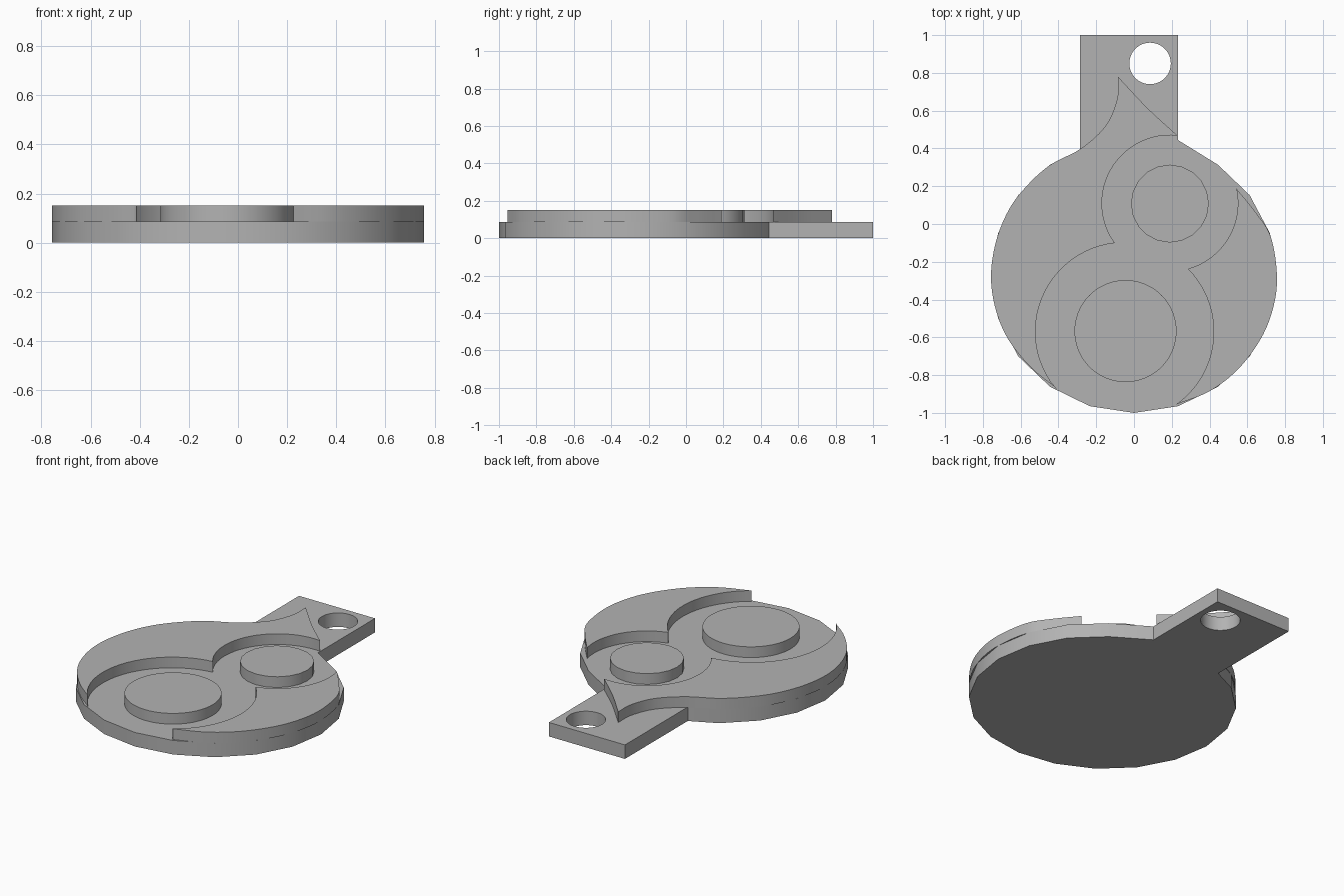
import bpy, bmesh
from math import sin, cos, radians, pi
from mathutils import Vector

cube = bpy.data.objects.get("Cube")
if cube:
    bpy.data.objects.remove(cube, do_unlink=True)

grey = bpy.data.materials.new("plain_grey")
grey.use_nodes = True
colour = (0.45, 0.45, 0.45, 1)
grey.diffuse_color = colour
grey.node_tree.nodes["Principled BSDF"].inputs["Base Color"].default_value = colour

FLOOR, TOP = 0.086, 0.152


def arc(centre, radius, start, end, steps=24):
    """Points along an arc, angles in degrees."""
    return [(centre[0] + radius * cos(radians(start + (end - start) * i / steps)),
             centre[1] + radius * sin(radians(start + (end - start) * i / steps)))
            for i in range(steps + 1)]


def smooth_path(points, steps=6):
    """Smooth curve through the given points."""
    p = [Vector(q) for q in points]
    p = [p[0] * 2 - p[1]] + p + [p[-1] * 2 - p[-2]]
    path = []
    for a, b, c, d in zip(p, p[1:], p[2:], p[3:]):
        for i in range(steps):
            t = i / steps
            path.append((b * 2 + (c - a) * t + (a * 2 - b * 5 + c * 4 - d) * t**2
                         + (b * 3 - a - c * 3 + d) * t**3) / 2)
    return path + [p[-2]]


def slab(name, outline, z0, z1):
    """Extrude a flat outline into a solid."""
    bm = bmesh.new()
    face = bm.faces.new([bm.verts.new((q[0], q[1], z0)) for q in outline])
    grown = bmesh.ops.extrude_face_region(bm, geom=[face])["geom"]
    bmesh.ops.translate(bm, vec=(0, 0, z1 - z0),
                        verts=[g for g in grown if isinstance(g, bmesh.types.BMVert)])
    bmesh.ops.remove_doubles(bm, verts=bm.verts, dist=0.0005)
    bmesh.ops.recalc_face_normals(bm, faces=bm.faces)
    mesh = bpy.data.meshes.new(name)
    bm.to_mesh(mesh)
    bm.free()
    mesh.materials.append(grey)
    obj = bpy.data.objects.new(name, mesh)
    bpy.context.collection.objects.link(obj)
    return obj


def select(obj):
    bpy.ops.object.select_all(action="DESELECT")
    obj.select_set(True)
    bpy.context.view_layer.objects.active = obj


# Base plate: twenty-sided disc joined to a straight hanging tab
sides = 20
rim = [(0.757 * sin(2 * pi * i / sides), -0.274 + 0.726 * cos(2 * pi * i / sides))
       for i in range(2, sides - 1)]
tab = [(-0.285, 0.39), (-0.285, 1.0), (0.232, 1.0), (0.232, 0.445)]
base = slab("base_plate", rim + tab, 0, FLOOR)

# Round hole through the tab
cutter = slab("hole_cutter", arc((0.085, 0.85), 0.11, 0, 350, 35), -0.1, 0.3)
cutter.hide_render = True
cut = base.modifiers.new("tab_hole", "BOOLEAN")
cut.operation = "DIFFERENCE"
cut.solver = "EXACT"
cut.object = cutter
select(base)
bpy.ops.object.modifier_apply(modifier=cut.name)
bpy.data.objects.remove(cutter, do_unlink=True)

# Raised layer, split in two by the figure-eight recess
low, high = (-0.05, -0.57), (0.19, 0.11)
left_edge = smooth_path([(-0.085, 0.78), (-0.09, 0.66), (-0.15, 0.52), (-0.28, 0.4),
                         (-0.44, 0.315), (-0.56, 0.21), (-0.66, 0.08), (-0.73, -0.09),
                         (-0.757, -0.28), (-0.73, -0.46), (-0.66, -0.62),
                         (-0.54, -0.765), (-0.41, -0.87)])
tip_edge = smooth_path([(0.23, 0.468), (0.07, 0.615), (-0.085, 0.78)])
left_layer = slab("left_raised_layer",
                  left_edge + arc(low, 0.472, 219.8, 96) + arc(high, 0.36, 215.3, 83.6)
                  + tip_edge[:-1], FLOOR, TOP)
right_edge = smooth_path([(0.225, -0.955), (0.4, -0.885), (0.55, -0.77), (0.67, -0.61),
                          (0.735, -0.45), (0.757, -0.28), (0.725, -0.07),
                          (0.645, 0.06), (0.54, 0.19)])
right_layer = slab("right_raised_layer",
                   right_edge + arc(high, 0.36, 12.9, -74) + arc(low, 0.472, 44.1, -54.5),
                   FLOOR, TOP)

# Round pads standing in the recess
large_pad = slab("large_round_pad", arc((-0.045, -0.567), 0.27, 0, 355, 71), FLOOR, TOP)
small_pad = slab("small_round_pad", arc((0.19, 0.108), 0.206, 0, 342, 19), FLOOR, TOP)

for obj in (base, left_layer, right_layer, large_pad, small_pad):
    select(obj)
    bpy.ops.object.shade_smooth_by_angle(angle=radians(30))
